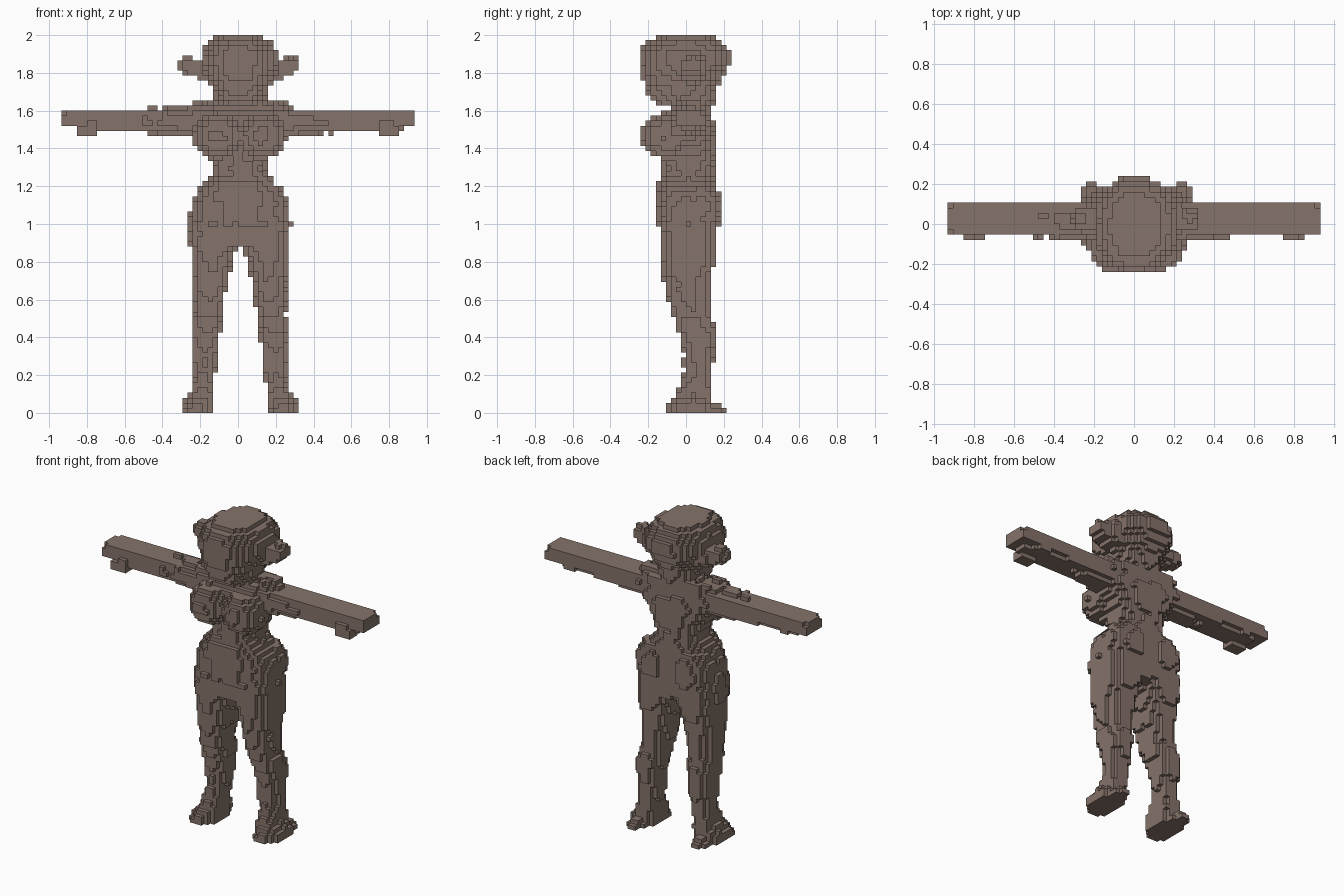
import bpy, bmesh, math
from mathutils import Vector, noise

if "Cube" in bpy.data.objects:
    bpy.data.objects.remove(bpy.data.objects["Cube"])

V = 2 / 75          # edge length of one block
CX = 0.01           # symmetry plane of the body

mat = bpy.data.materials.new("warm grey brown")
mat.use_nodes = True
COLOUR = (0.235, 0.172, 0.145, 1)
mat.diffuse_color = COLOUR
mat.node_tree.nodes["Principled BSDF"].inputs["Base Color"].default_value = COLOUR


def loft(sections, power, axis="z"):
    """Inside test for a loft of rounded sections (t, a0, a1, b0, b1)."""
    def inside(x, y, z):
        t, a, b = (z, x, y) if axis == "z" else (x, y, z)
        if not sections[0][0] <= t <= sections[-1][0]:
            return False
        for lo, hi in zip(sections, sections[1:]):
            if t <= hi[0]:
                f = (t - lo[0]) / (hi[0] - lo[0])
                a0, a1, b0, b1 = (p + (q - p) * f for p, q in zip(lo[1:], hi[1:]))
                u = abs(2 * a - a0 - a1) / (a1 - a0)
                v = abs(2 * b - b0 - b1) / (b1 - b0)
                return u ** power + v ** power <= 1
        return False
    return inside


def ball(c, r):
    """Inside test for an ellipsoid."""
    return lambda *p: sum(((p[k] - c[k]) / r[k]) ** 2 for k in range(3)) <= 1


# Head with the vertical face, crown and jaw; ears point sideways
head = loft([(1.62, -.11, .11, -.15, .14), (1.66, -.13, .13, -.19, .15),
             (1.72, -.145, .145, -.22, .165), (1.78, -.175, .175, -.24, .2),
             (1.86, -.205, .205, -.245, .24), (1.91, -.20, .20, -.24, .235),
             (1.95, -.175, .175, -.225, .205), (1.98, -.145, .145, -.185, .175),
             (2.0, -.10, .10, -.13, .13)], 2.3)
neck = loft([(1.55, -.12, .12, -.06, .14), (1.68, -.11, .11, -.06, .14)], 2.3)
ear = loft([(.12, -.05, .10, 1.73, 1.86), (.20, -.04, .10, 1.76, 1.87),
            (.24, -.03, .09, 1.785, 1.88), (.27, -.03, .09, 1.79, 1.88),
            (.315, -.01, .06, 1.81, 1.88)], 3.5, "x")

# Trunk from the crotch to the shoulders
torso = loft([(.88, -.25, .25, -.13, .15), (1.0, -.27, .27, -.15, .16),
              (1.1, -.255, .255, -.155, .17), (1.16, -.23, .23, -.165, .17),
              (1.21, -.19, .19, -.16, .16), (1.27, -.14, .14, -.125, .15),
              (1.34, -.155, .155, -.12, .15), (1.40, -.19, .19, -.12, .155),
              (1.48, -.235, .235, -.12, .16), (1.56, -.25, .25, -.13, .14),
              (1.64, -.26, .26, -.06, .14)], 2.6)
breast = ball((.115, -.10, 1.465), (.13, .135, .125))
buttock = ball((.125, .075, 1.08), (.13, .115, .15))

# Limbs are described on the +x side and mirrored
leg = loft([(0, .145, .31, -.10, .135), (.05, .145, .305, -.095, .14),
            (.09, .14, .27, -.06, .14), (.15, .14, .25, -.03, .14),
            (.22, .13, .245, -.01, .14), (.33, .12, .25, -.015, .155),
            (.42, .10, .26, -.04, .165), (.52, .09, .245, -.075, .13),
            (.62, .08, .245, -.10, .13), (.72, .06, .25, -.12, .135),
            (.80, .04, .26, -.125, .155), (.88, .015, .265, -.135, .165),
            (1.0, -.01, .27, -.15, .17)], 2.4)
toe_tip = ball((.235, .15, .015), (.05, .065, .03))
arm = loft([(.15, -.075, .125, 1.47, 1.63), (.28, -.07, .115, 1.475, 1.615),
            (.50, -.065, .11, 1.48, 1.61), (.62, -.06, .10, 1.495, 1.61),
            (.78, -.06, .11, 1.495, 1.605), (.84, -.06, .115, 1.505, 1.605),
            (.94, -.05, .105, 1.515, 1.59)], 3.5, "x")
thumb = loft([(.74, -.07, .0, 1.475, 1.54), (.81, -.08, .01, 1.455, 1.54),
              (.855, -.075, .0, 1.47, 1.53)], 4, "x")

# Part name, inside tests, side (0 = centre, mirrored otherwise)
PARTS = [("head", [head], 0), ("neck", [neck], 0)]
for side, word in ((1, "left"), (-1, "right")):
    PARTS += [(word + "_ear", [ear], side), (word + "_leg", [leg, toe_tip], side),
              (word + "_breast", [breast], side), (word + "_buttock", [buttock], side)]
PARTS += [("torso", [torso], 0)]
for side, word in ((1, "left"), (-1, "right")):
    PARTS += [(word + "_arm", [arm, thumb], side)]

# Fill the block grid; the first part to claim a cell keeps it
cells = {}
for i in range(-35, 35):
    for j in range(-9, 9):
        for k in range(75):
            x, y, z = (i + .5) * V, (j + .5) * V, (k + .5) * V
            n = noise.noise_vector(Vector((x, y, z)) * 14) * 0.009   # roughness
            px, py = x + n.x, y + n.y
            pz = z + n.z * .6
            if not .05 < z < 1.95:
                pz = z
            for name, tests, side in PARTS:
                if side and name.endswith("arm"):
                    qx = side * x
                else:
                    qx = (px - CX) * (side or 1)
                if any(t(qx, py, pz) for t in tests):
                    cells[i, j, k] = name
                    break

# Corner offsets of a block face for each of the six directions
FACES = {(1, 0, 0): ((1, 0, 0), (1, 1, 0), (1, 1, 1), (1, 0, 1)),
         (-1, 0, 0): ((0, 0, 0), (0, 0, 1), (0, 1, 1), (0, 1, 0)),
         (0, 1, 0): ((0, 1, 0), (0, 1, 1), (1, 1, 1), (1, 1, 0)),
         (0, -1, 0): ((0, 0, 0), (1, 0, 0), (1, 0, 1), (0, 0, 1)),
         (0, 0, 1): ((0, 0, 1), (1, 0, 1), (1, 1, 1), (0, 1, 1)),
         (0, 0, -1): ((0, 0, 0), (0, 1, 0), (1, 1, 0), (1, 0, 0))}

# One blocky object per part, keeping only the exposed faces
for name, _, _ in PARTS:
    bm = bmesh.new()
    verts = {}
    for (i, j, k), owner in cells.items():
        if owner != name:
            continue
        for (dx, dy, dz), corners in FACES.items():
            if (i + dx, j + dy, k + dz) in cells:
                continue
            ring = []
            for a, b, c in corners:
                key = (i + a, j + b, k + c)
                if key not in verts:
                    verts[key] = bm.verts.new(Vector(key) * V)
                ring.append(verts[key])
            bm.faces.new(ring)
    mesh = bpy.data.meshes.new(name)
    bm.to_mesh(mesh)
    bm.free()
    mesh.materials.append(mat)
    bpy.context.collection.objects.link(bpy.data.objects.new(name, mesh))
